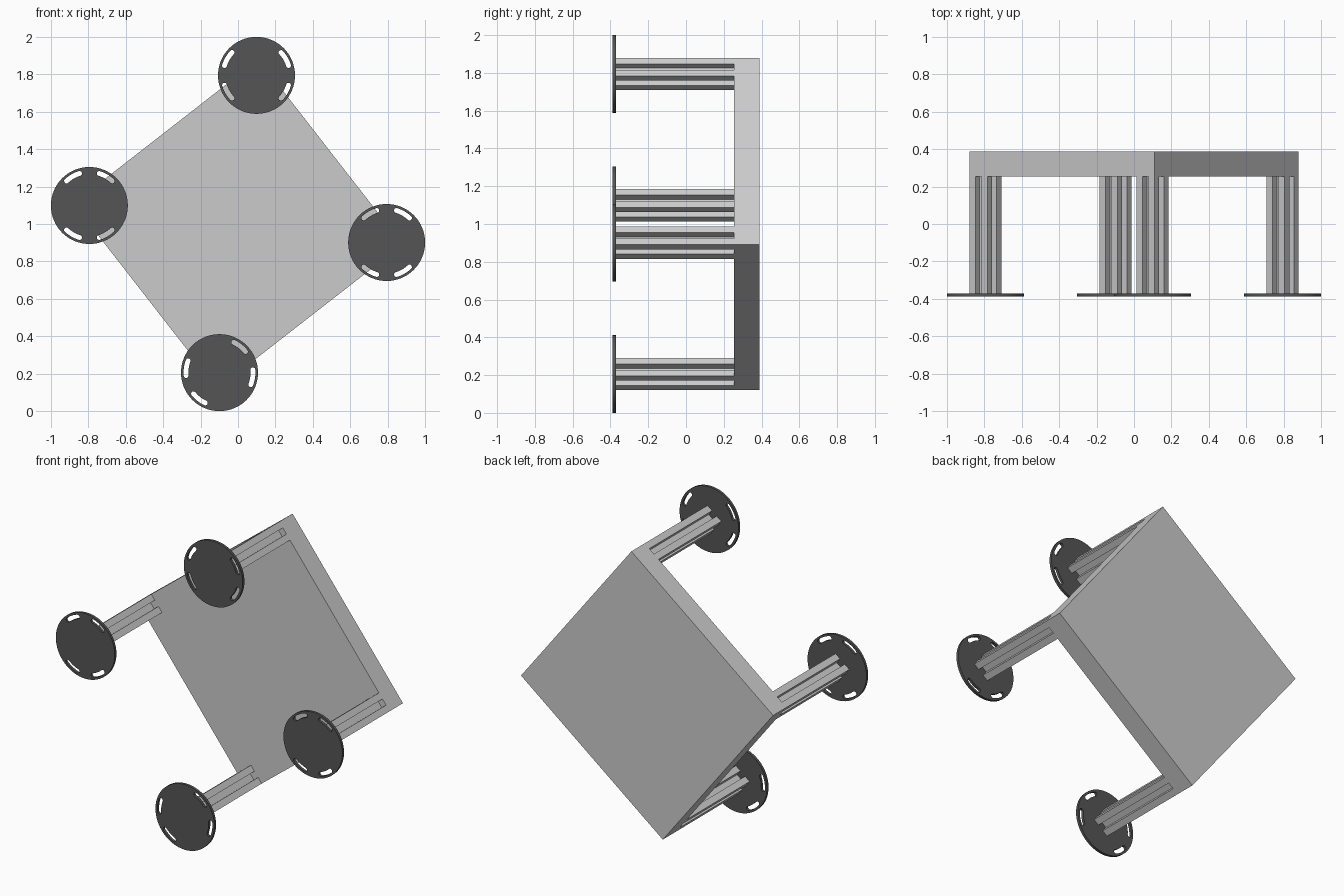
import bpy, bmesh
from math import cos, sin, radians, pi
from mathutils import Matrix

if "Cube" in bpy.data.objects:
    bpy.data.objects.remove(bpy.data.objects["Cube"])

ROT = 37.9          # turn of the table around the y axis, degrees
HALF = 0.627        # half side of the table top
LEG = 0.122         # leg width
C = HALF - LEG / 2  # leg offset from the middle

dark = bpy.data.materials.new("dark_foot")
dark.diffuse_color = (0.09, 0.09, 0.09, 1)
dark.use_nodes = True
dark.node_tree.nodes["Principled BSDF"].inputs["Base Color"].default_value = dark.diffuse_color


def extrude(name, loops, y0, y1, x=0, z=0, angle=0):
    """Filled outline (first loop) with holes (other loops), running from y0 to y1."""
    cu = bpy.data.curves.new(name + "_outline", 'CURVE')
    cu.dimensions, cu.fill_mode, cu.extrude = '2D', 'BOTH', (y1 - y0) / 2
    for pts in loops:
        sp = cu.splines.new('POLY')
        sp.points.add(len(pts) - 1)
        for p, (a, b) in zip(sp.points, pts):
            p.co = (a, b, 0, 1)
        sp.use_cyclic_u = True
    tmp = bpy.data.objects.new(name + "_outline", cu)
    bpy.context.collection.objects.link(tmp)
    dg = bpy.context.evaluated_depsgraph_get()
    me = bpy.data.meshes.new_from_object(tmp.evaluated_get(dg))
    bpy.data.objects.remove(tmp)
    me.name = name
    me.transform(Matrix.Translation((x, (y0 + y1) / 2, z))
                 @ Matrix.Rotation(pi / 2, 4, 'X')
                 @ Matrix.Rotation(radians(angle), 4, 'Z'))
    bm = bmesh.new()
    bm.from_mesh(me)
    bmesh.ops.remove_doubles(bm, verts=bm.verts, dist=1e-5)
    bmesh.ops.recalc_face_normals(bm, faces=bm.faces)
    for f in bm.faces:
        f.smooth = False
    bm.to_mesh(me)
    bm.free()
    ob = bpy.data.objects.new(name, me)
    bpy.context.collection.objects.link(ob)
    return ob


def arc(r, a0, a1, n, cx=0, cy=0):
    return [(cx + r * cos(radians(a0 + (a1 - a0) * i / n)),
             cy + r * sin(radians(a0 + (a1 - a0) * i / n))) for i in range(n + 1)]


def slot(mid, r=0.179, w=0.013, half=13):
    """Curved slot with round ends."""
    a, b = mid - half, mid + half
    end = lambda t: (r * cos(radians(t)), r * sin(radians(t)))
    return (arc(r + w, a, b, 8) + arc(w, b, b + 180, 6, *end(b))[1:-1]
            + arc(r - w, b, a, 8) + arc(w, a + 180, a + 360, 6, *end(a))[1:-1])


# table top
h = HALF
extrude("table_top", [[(-h, -h), (h, -h), (h, h), (-h, h)]], 0.255, 0.388, 0, 1, ROT)

# leg section: square with a groove in each side
l, g, d = LEG / 2, 0.0205, 0.038
quarter = [(l, -l), (l, -g), (l - d, -g), (l - d, g), (l, g)]
section = []
for k in range(4):
    c, s = round(cos(k * pi / 2)), round(sin(k * pi / 2))
    section += [(c * x - s * y, s * x + c * y) for x, y in quarter]

# round foot with four slots
foot = [arc(0.2057, 0, 360, 64)[:-1]] + [slot(a) for a in (30, 150, 210, 330)]

# legs and feet at the four corners, each foot with its own turn
t = radians(ROT)
for place, su, sv, turn in (("top", 1, 1, 0), ("left", -1, 1, 90),
                            ("right", 1, -1, 90), ("bottom", -1, -1, 22)):
    x = C * (su * cos(t) - sv * sin(t))
    z = 1 + C * (su * sin(t) + sv * cos(t))
    extrude(place + "_leg", [section], -0.371, 0.255, x, z, ROT)
    ob = extrude(place + "_foot", [foot[0]] + foot[1:], -0.388, -0.371, x, z, turn)
    ob.data.materials.clear()
    ob.data.materials.append(dark)
    bpy.ops.object.select_all(action='DESELECT')
    ob.select_set(True)
    bpy.context.view_layer.objects.active = ob
    bpy.ops.object.shade_smooth_by_angle(angle=radians(35))
